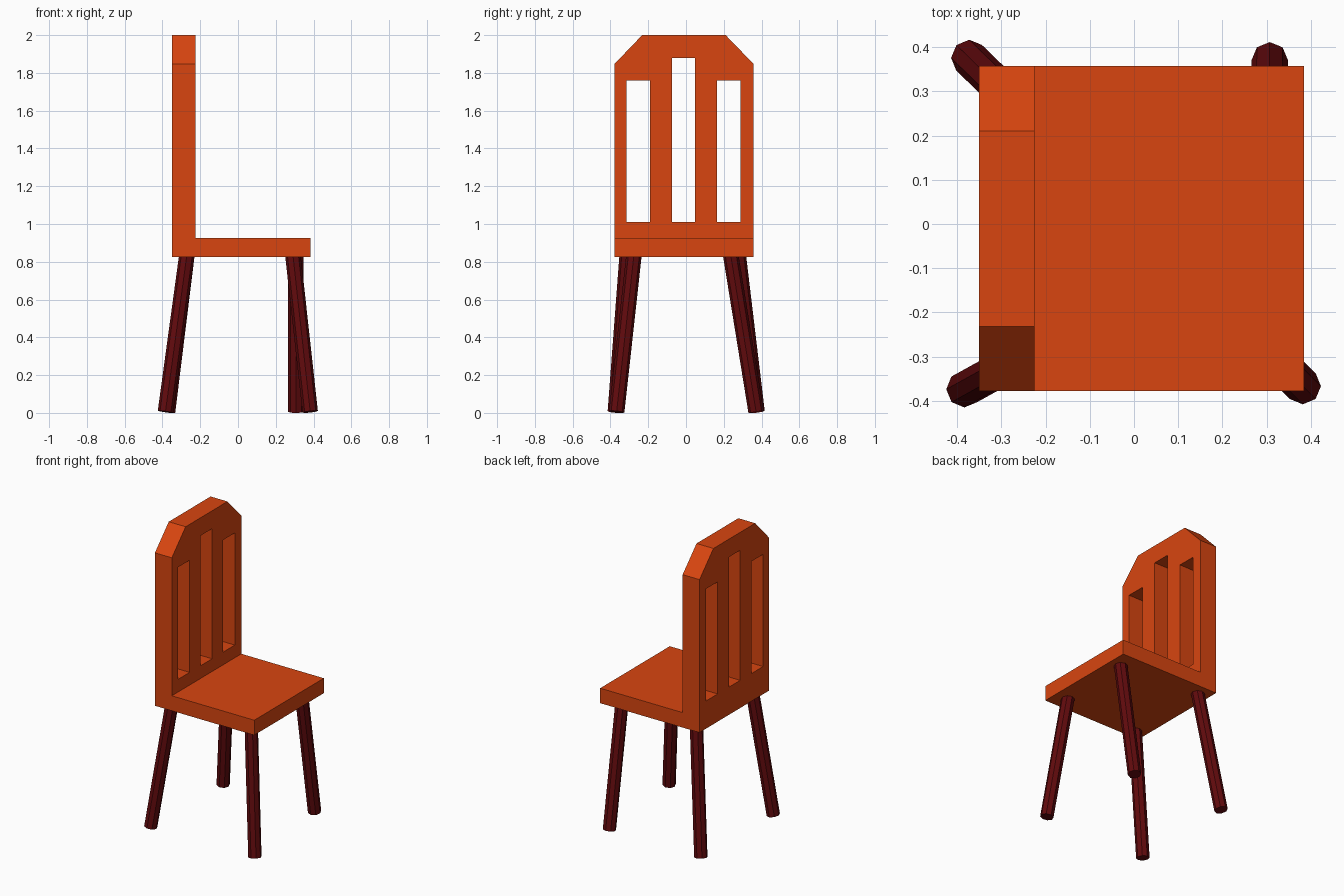
import bpy, bmesh
from mathutils import Vector

if "Cube" in bpy.data.objects:
    bpy.data.objects.remove(bpy.data.objects["Cube"])

def material(name, rgb):
    m = bpy.data.materials.new(name)
    m.diffuse_color = (*rgb, 1)
    m.use_nodes = True
    m.node_tree.nodes["Principled BSDF"].inputs["Base Color"].default_value = m.diffuse_color
    return m

orange = material("orange wood", (0.69, 0.06, 0.005))
dark_red = material("dark red wood", (0.12, 0.003, 0.004))

def add_object(name, bm, mat):
    bmesh.ops.recalc_face_normals(bm, faces=bm.faces)
    me = bpy.data.meshes.new(name)
    bm.to_mesh(me)
    bm.free()
    ob = bpy.data.objects.new(name, me)
    bpy.context.collection.objects.link(ob)
    me.materials.append(mat)
    return ob

def extrude(bm, points, offset):
    """Close a 3D outline and extrude it along offset."""
    face = bm.faces.new([bm.verts.new(p) for p in points])
    geo = bmesh.ops.extrude_face_region(bm, geom=[face], use_keep_orig=True)
    moved = [g for g in geo["geom"] if isinstance(g, bmesh.types.BMVert)]
    bmesh.ops.translate(bm, verts=moved, vec=offset)

# Seat and backrest: one L profile extruded across the width
Y0, Y1 = -0.378, 0.357
profile = [(-0.35, 0.825), (0.385, 0.825), (0.385, 0.925),
           (-0.225, 0.925), (-0.225, 2.0), (-0.35, 2.0)]
bm = bmesh.new()
extrude(bm, [(x, Y0, z) for x, z in profile], (0, Y1 - Y0, 0))
seat = add_object("seat_and_backrest", bm, orange)

# Cutter: three slots and the two sloped top corners
cuts = [[(a, 1.01), (b, 1.01), (b, top), (a, top)]
        for a, b, top in [(-0.315, -0.19, 1.76), (-0.073, 0.048, 1.88),
                          (0.165, 0.288, 1.76)]]
for edge, inner, s in [(Y0, -0.232, -1), (Y1, 0.21, 1)]:
    cuts.append([(edge, 1.848), (inner, 2.0), (inner, 2.1),
                 (edge + s * 0.1, 2.1), (edge + s * 0.1, 1.848)])
bm = bmesh.new()
for outline in cuts:
    extrude(bm, [(-0.45, y, z) for y, z in outline], (0.35, 0, 0))
cutter = add_object("backrest_cutter", bm, orange)
cutter.hide_render = True
cutter.hide_set(True)
mod = seat.modifiers.new("cut slots", "BOOLEAN")
mod.operation = "DIFFERENCE"
mod.solver = "EXACT"
mod.object = cutter

# Legs: splayed eight-sided rods, (foot xy, top xy)
legs = {"back_leg_right": ((-0.373, 0.376), (-0.27, 0.276)),
        "back_leg_left": ((-0.384, -0.374), (-0.27, -0.311)),
        "front_leg_left": ((0.382, -0.367), (0.29, -0.275)),
        "front_leg_right": ((0.307, 0.371), (0.305, 0.236))}
for name, (foot, top) in legs.items():
    a, b = Vector((*foot, 0.006)), Vector((*top, 0.84))
    axis = b - a
    bm = bmesh.new()
    bmesh.ops.create_cone(bm, cap_ends=True, segments=8, radius1=0.041,
                          radius2=0.041, depth=axis.length)
    bmesh.ops.rotate(bm, verts=bm.verts,
                     matrix=Vector((0, 0, 1)).rotation_difference(axis).to_matrix())
    bmesh.ops.translate(bm, verts=bm.verts, vec=(a + b) / 2)
    add_object(name, bm, dark_red)
